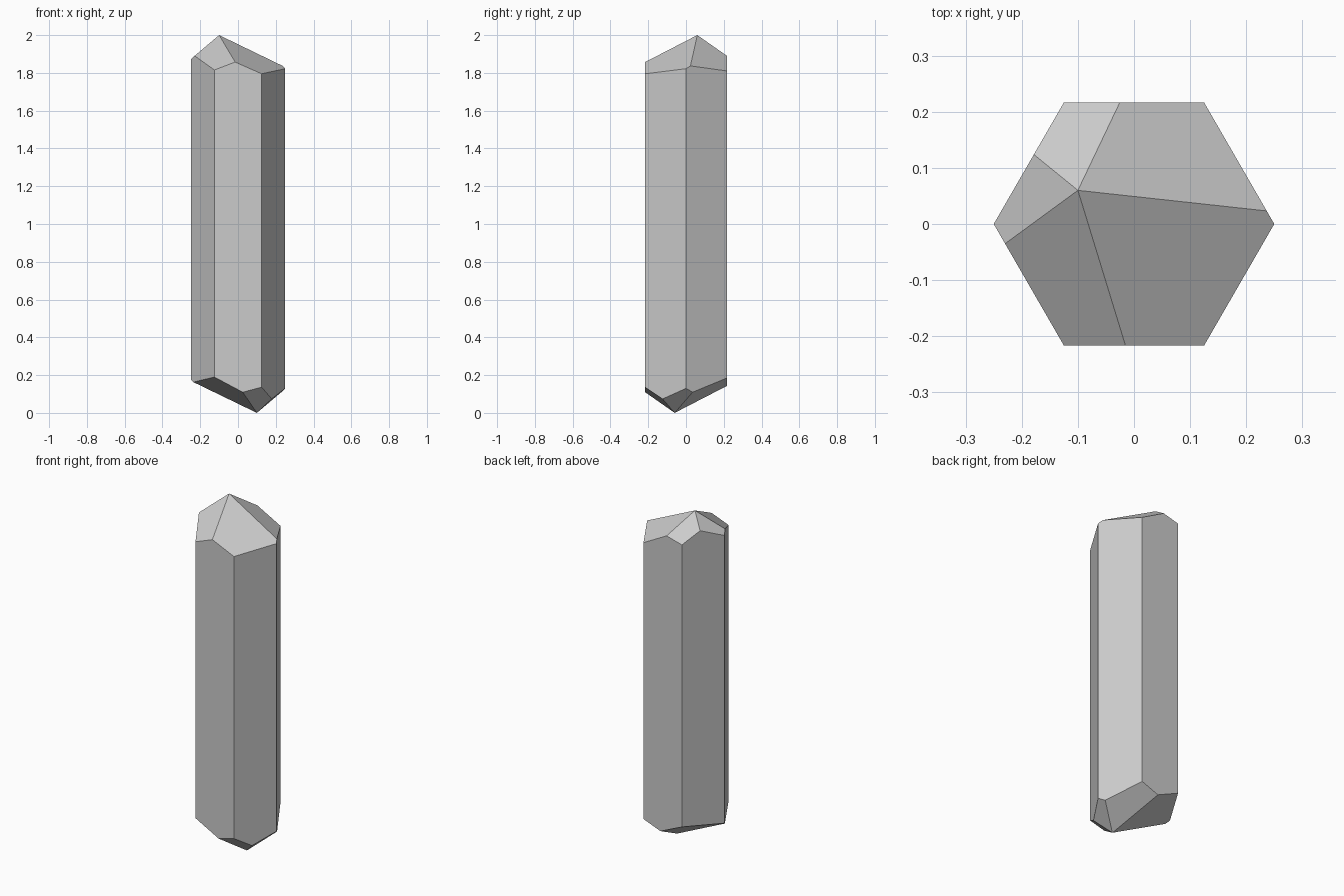
import bpy, bmesh
from math import radians, cos, sin, pi
from mathutils import Vector

if "Cube" in bpy.data.objects:
    bpy.data.objects.remove(bpy.data.objects["Cube"])

APEX = Vector((-0.10, 0.06, 1.0))   # tip, relative to the crystal centre
# fall of each tip facet per unit x and y
FACETS = [(0.443, -0.380), (-0.382, -0.633), (-0.891, 0.062),
          (-0.268, 0.828), (0.533, 0.446)]

# hexagonal column
bm = bmesh.new()
ring = [bm.verts.new((0.25 * cos(i * pi / 3), 0.25 * sin(i * pi / 3), -1.2)) for i in range(6)]
base = bm.faces.new(ring)
ext = bmesh.ops.extrude_face_region(bm, geom=[base], use_keep_orig=True)
bmesh.ops.translate(bm, vec=(0, 0, 2.4),
                    verts=[g for g in ext["geom"] if isinstance(g, bmesh.types.BMVert)])
bmesh.ops.recalc_face_normals(bm, faces=bm.faces[:])

# cut the facets of both tips; the lower tip is the upper one inverted
for s in (1, -1):
    for a, b in FACETS:
        cut = bmesh.ops.bisect_plane(bm, geom=bm.verts[:] + bm.edges[:] + bm.faces[:],
                                     dist=1e-5, plane_co=APEX * s,
                                     plane_no=Vector((a, b, 1)).normalized() * s,
                                     clear_outer=True)
        bmesh.ops.holes_fill(bm, edges=[e for e in bm.edges if e.is_boundary], sides=0)
bmesh.ops.remove_doubles(bm, verts=bm.verts[:], dist=1e-4)
bmesh.ops.recalc_face_normals(bm, faces=bm.faces[:])
bmesh.ops.translate(bm, vec=(0, 0, 1), verts=bm.verts[:])

mesh = bpy.data.meshes.new("crystal")
bm.to_mesh(mesh)
bm.free()
bpy.context.collection.objects.link(bpy.data.objects.new("crystal", mesh))
